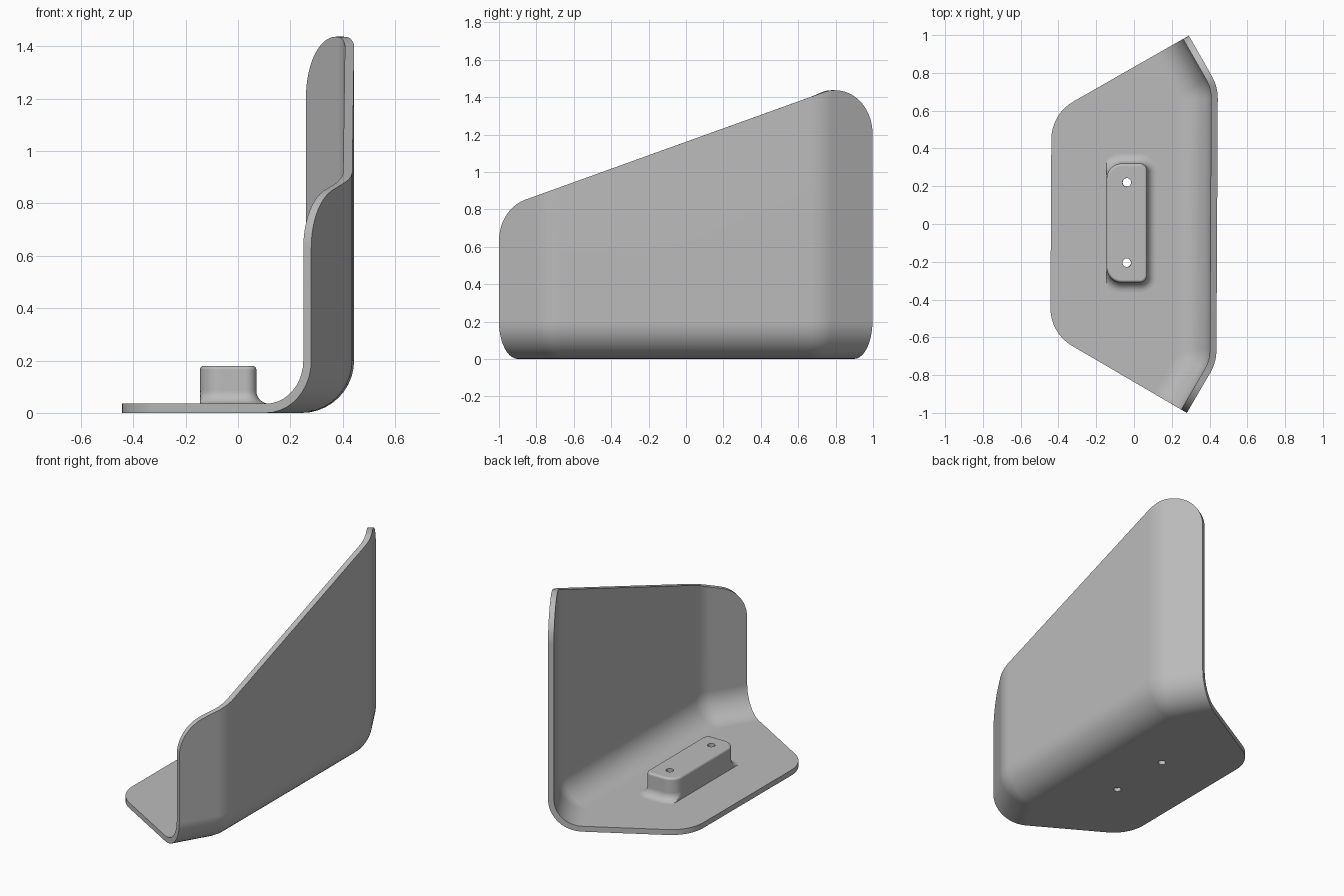
import bpy, bmesh
from math import sin, cos, tan, pi, sqrt, radians

cube = bpy.data.objects.get("Cube")
if cube:
    bpy.data.objects.remove(cube, do_unlink=True)

THICK = 0.035      # sheet thickness
FILLET = 0.2       # outer bend between floor and wall
BEND = 0.24        # plan radius where the wall turns into a wing
CORNER = 0.23      # rounded free corners of the sheet
WALL_X, WALL_Y, WING = 0.44, 0.73, 0.31
SLOPE, MID_Z = 0.36, 1.16

grey = bpy.data.materials.new("plain grey")
grey.use_nodes = True
COLOUR = (0.5, 0.5, 0.5, 1)
grey.diffuse_color = COLOUR
grey.node_tree.nodes["Principled BSDF"].inputs["Base Color"].default_value = COLOUR


def make_object(name, bm):
    mesh = bpy.data.meshes.new(name)
    bm.to_mesh(mesh)
    bm.free()
    obj = bpy.data.objects.new(name, mesh)
    bpy.context.collection.objects.link(obj)
    mesh.materials.append(grey)
    return obj


def apply(obj, modifier):
    bpy.ops.object.select_all(action='DESELECT')
    bpy.context.view_layer.objects.active = obj
    obj.select_set(True)
    bpy.ops.object.modifier_apply(modifier=modifier.name)


def arc(cx, cy, r, start, end, steps=8):
    angles = [radians(start + (end - start) * i / steps) for i in range(steps + 1)]
    return [(cx + r * cos(a), cy + r * sin(a)) for a in angles]


def top_height(y, s, side):
    """Sloping top edge, rounded into the vertical end of each wing."""
    m = -side * SLOPE * cos(pi / 6)
    root = sqrt(1 + m * m)
    line = MID_Z + SLOPE * y
    if s < CORNER * (1 - m / root):
        z_end = MID_Z + side * SLOPE * END_Y
        centre = z_end + CORNER * (m - root)
        return min(line, centre + sqrt(max(0, CORNER ** 2 - (s - CORNER) ** 2)))
    return line


# Plan path of the wall: wing, bend, then mirrored
END_X, END_Y = WALL_X - WING * sin(pi / 6), WALL_Y + WING * cos(pi / 6)
half = []
for i in range(15):
    s = CORNER * (1 - cos(i / 14 * pi / 2))
    half.append((END_X + s * 0.5, -END_Y + s * cos(pi / 6), radians(150), s))
tangent = BEND * tan(pi / 12)
for i in range(11):
    a = radians(150 + 3 * i)
    half.append((WALL_X - BEND - BEND * cos(a), tangent - WALL_Y - BEND * sin(a) ,
                 a, WING - tangent + BEND * (a - radians(150))))
# shift so that the bend meets the straight wall
path = [(x, y, cos(a), sin(a), s, -1) for x, y, a, s in half]
path += [(x, -y, cos(a), -sin(a), s, 1) for x, y, a, s in reversed(half)]

# Bent sheet: swept bend and wall, then one flat floor face
bm = bmesh.new()
columns = []
for x, y, nx, ny, s, side in path:
    col = []
    for k in range(11):
        b = k / 10 * pi / 2
        d = FILLET * (1 - sin(b))
        col.append(bm.verts.new((x + nx * d, y + ny * d, FILLET * (1 - cos(b)))))
    col.append(bm.verts.new((x, y, top_height(y, s, side))))
    columns.append(col)
for a, b in zip(columns, columns[1:]):
    for k in range(len(a) - 1):
        bm.faces.new((a[k + 1], b[k + 1], b[k], a[k]))
edge_y = END_Y - (END_X + WALL_X) * tan(pi / 6) - CORNER * tan(pi / 6)
outline = arc(CORNER - WALL_X, edge_y, CORNER, 120, 180)
outline += arc(CORNER - WALL_X, -edge_y, CORNER, 180, 240)
bm.faces.new([c[0] for c in columns] + [bm.verts.new((x, y, 0)) for x, y in outline])
sheet = make_object("bent_sheet", bm)
solid = sheet.modifiers.new("thickness", 'SOLIDIFY')
solid.thickness = THICK
solid.offset = 1
solid.use_even_offset = True
apply(sheet, solid)

# Raised block with a flared foot trimmed flush on its left-hand edge
X0, X1, Y0, Y1, TOP = -0.145, 0.07, -0.31, 0.32, 0.18
FOOT, ROUND = 0.05, 0.015


def block_outline(grow):
    big, small = 0.08, 0.04
    pts = arc(X1 - small, Y1 - small, small + grow, 0, 90)
    pts += arc(X0 + big, Y1 - big, big + grow, 90, 180)
    pts += arc(X0 + big, Y0 + big, big + grow, 180, 270)
    pts += arc(X1 - small, Y0 + small, small + grow, 270, 360)
    return [(max(x, X0), y) for x, y in pts]


levels = [(FOOT, THICK - 0.01)]
for i in range(9):
    a = i / 8 * pi / 2
    levels.append((FOOT * (1 - sin(a)), THICK + FOOT * (1 - cos(a))))
for i in range(6):
    a = i / 5 * pi / 2
    levels.append((ROUND * (cos(a) - 1), TOP - ROUND * (1 - sin(a))))
bm = bmesh.new()
rings = [[bm.verts.new((x, y, z)) for x, y in block_outline(g)] for g, z in levels]
for a, b in zip(rings, rings[1:]):
    for i in range(len(a)):
        j = (i + 1) % len(a)
        bm.faces.new((a[i], a[j], b[j], b[i]))
bm.faces.new(rings[-1])
bm.faces.new(rings[0][::-1])
bmesh.ops.remove_doubles(bm, verts=bm.verts, dist=0.00005)
bmesh.ops.recalc_face_normals(bm, faces=bm.faces)
block = make_object("mounting_block", bm)

# Two screw holes through block and floor
bm = bmesh.new()
for y in (-0.205, 0.22):
    made = bmesh.ops.create_cone(bm, cap_ends=True, segments=24, radius1=0.023,
                                 radius2=0.023, depth=0.6)
    bmesh.ops.translate(bm, verts=made["verts"], vec=(-0.038, y, 0.1))
cutter = make_object("hole_cutter", bm)
cutter.hide_render = True
for obj in (sheet, block):
    cut = obj.modifiers.new("holes", 'BOOLEAN')
    cut.object = cutter
    cut.operation = 'DIFFERENCE'
    cut.solver = 'EXACT'
    apply(obj, cut)
bpy.data.objects.remove(cutter, do_unlink=True)

# Smooth bends, crisp edges
for obj in (sheet, block):
    bpy.ops.object.select_all(action='DESELECT')
    obj.select_set(True)
    bpy.context.view_layer.objects.active = obj
    bpy.ops.object.shade_smooth_by_angle(angle=radians(30))
    weighted = obj.modifiers.new("flat_face_normals", 'WEIGHTED_NORMAL')
    weighted.keep_sharp = True
sheet.rotation_euler.z = radians(-0.3)
